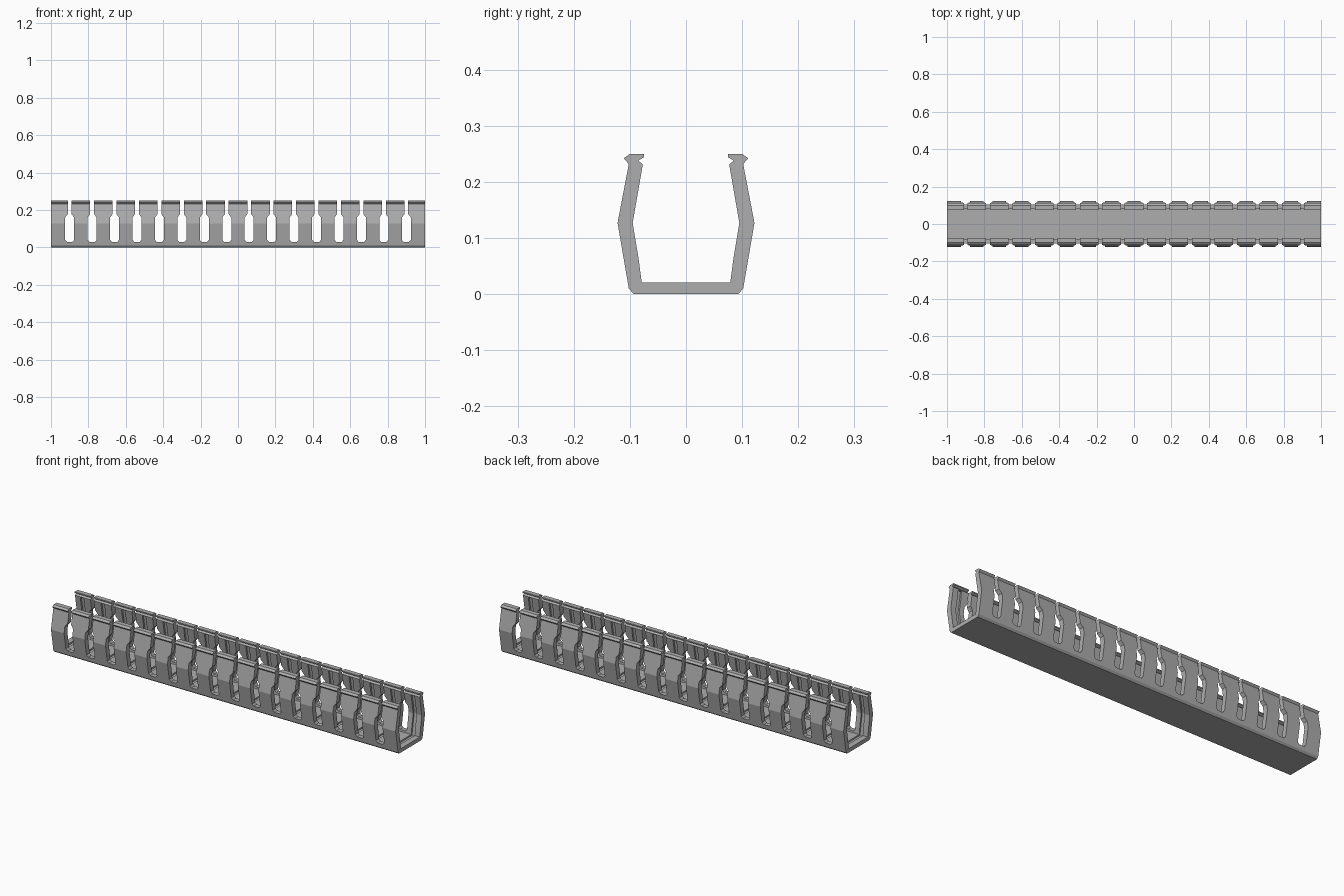
import bpy
import bmesh

cube = bpy.data.objects.get("Cube")
if cube:
    bpy.data.objects.remove(cube, do_unlink=True)

PITCH = 0.12
grey = bpy.data.materials.new("plastic_grey")
grey.use_nodes = True
colour = (0.42, 0.42, 0.42, 1)
grey.diffuse_color = colour
grey.node_tree.nodes["Principled BSDF"].inputs["Base Color"].default_value = colour


def prisms(name, profile, spans, axis):
    """Extrude a profile once for each (start, end, offset) span along x or y."""
    bm = bmesh.new()
    for start, end, shift in spans:
        rings = []
        for t in (start, end):
            if axis == "X":
                rings.append([bm.verts.new((t, a, b)) for a, b in profile])
            else:
                rings.append([bm.verts.new((a + shift, t, b)) for a, b in profile])
        bm.faces.new(rings[0])
        bm.faces.new(rings[1][::-1])
        n = len(profile)
        for i in range(n):
            j = (i + 1) % n
            bm.faces.new((rings[0][i], rings[1][i], rings[1][j], rings[0][j]))
    bmesh.ops.recalc_face_normals(bm, faces=bm.faces[:])
    mesh = bpy.data.meshes.new(name)
    bm.to_mesh(mesh)
    bm.free()
    mesh.materials.append(grey)
    obj = bpy.data.objects.new(name, mesh)
    bpy.context.collection.objects.link(obj)
    return obj


def mirrored(half):
    """Close a right half profile with its reflection."""
    return half + [(-y, z) for y, z in reversed(half)]


# Channel: chamfered floor, bowed walls and snap lips
channel_half = [
    (0.093, 0), (0.102, 0.01), (0.122, 0.127), (0.102, 0.232),
    (0.111, 0.242), (0.1, 0.25), (0.075, 0.25), (0.075, 0.244),
    (0.085, 0.238), (0.077, 0.231), (0.095, 0.127), (0.084, 0.06),
    (0.079, 0.021),
]
channel = prisms("slotted_channel", mirrored(channel_half), [(-1, 1, 0)], "X")

# Hollow corner rails joining the walls to the floor
rail = [
    (0.0905, 0.1), (0.087, 0.076), (0.08, 0.065), (0.071, 0.058),
    (0.056, 0.054), (0.051, 0.048), (0.047, 0.021), (0.053, 0.021),
    (0.057, 0.038), (0.062, 0.045), (0.069, 0.048), (0.082, 0.048),
    (0.084, 0.06),
]
left_rail = prisms("back_corner_rail", rail, [(-1, 1, 0)], "X")
right_rail = prisms("front_corner_rail", [(-y, z) for y, z in rail], [(-1, 1, 0)], "X")

# Bottle-shaped wire slots through both walls
slot_half = [(0.015, 0.03), (0.024, 0.04), (0.024, 0.16), (0.01, 0.178), (0.01, 0.3)]
slots = prisms("slot_cutter", mirrored(slot_half),
               [(-0.3, 0.3, (i - 7.5) * PITCH) for i in range(16)], "Y")

# Shallow break grooves inside the middle of each finger
groove_half = [(0.085, 0.013), (0.104, 0.127), (0.086, 0.228)]
grooves = prisms("groove_cutter", mirrored(groove_half),
                 [((i - 8) * PITCH - 0.01, (i - 8) * PITCH + 0.01, 0)
                  for i in range(17)], "X")

for obj in (channel, left_rail, right_rail):
    bpy.context.view_layer.objects.active = obj
    for cutter in (slots, grooves):
        mod = obj.modifiers.new("cut", "BOOLEAN")
        mod.operation = "DIFFERENCE"
        mod.solver = "EXACT"
        mod.object = cutter
        bpy.ops.object.modifier_apply(modifier=mod.name)

for cutter in (slots, grooves):
    bpy.data.objects.remove(cutter, do_unlink=True)
